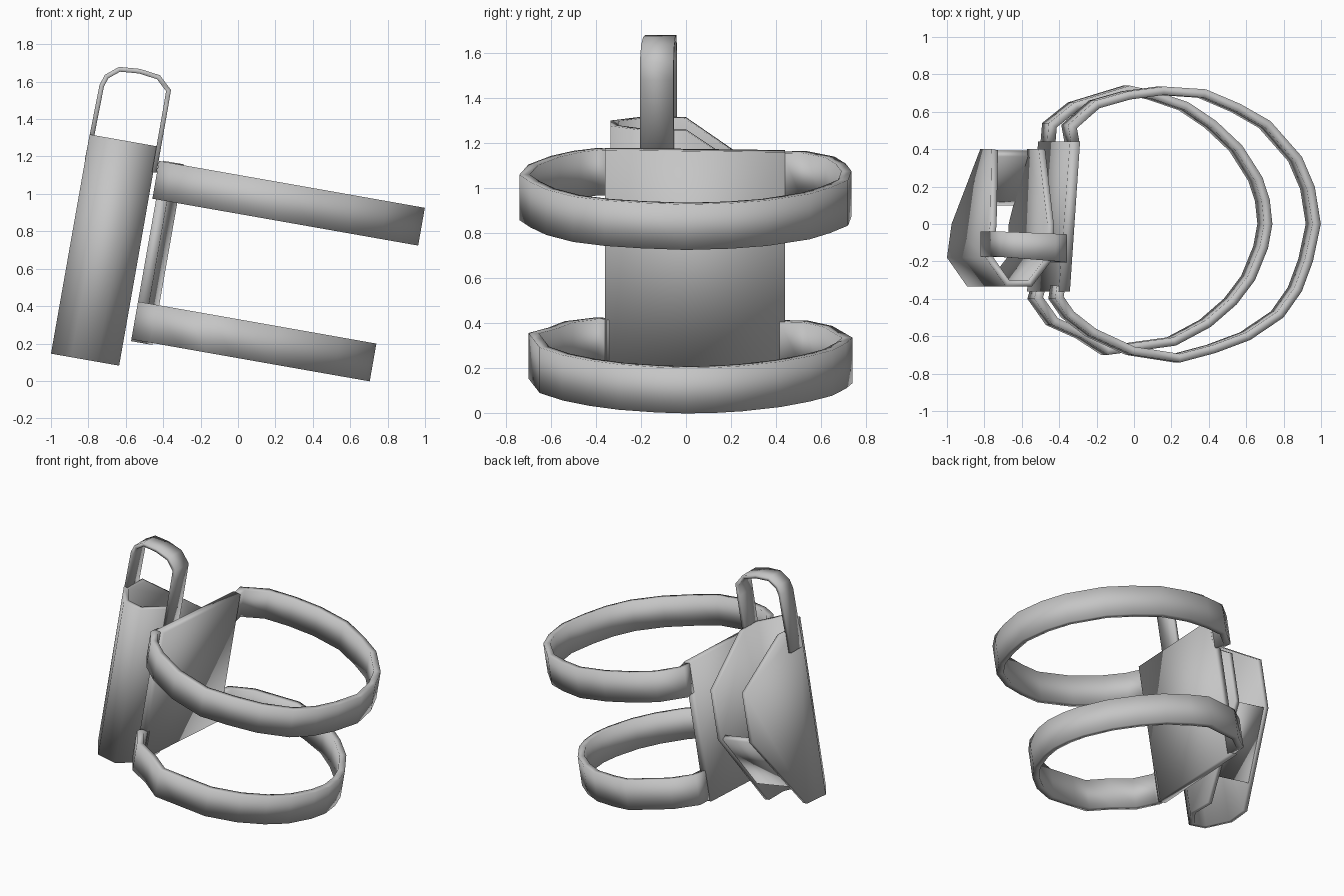
import bpy, bmesh, math
from mathutils import Vector, Matrix

cube = bpy.data.objects.get("Cube")
if cube:
    bpy.data.objects.remove(cube, do_unlink=True)

# The whole model leans 10 degrees; parts are built upright and then tilted
TILT = Matrix.Rotation(math.radians(10), 4, 'Y')

SHADE = (0.56, 0.56, 0.56, 1)
grey = bpy.data.materials.new("grey")
grey.use_nodes = True
grey.diffuse_color = SHADE
bsdf = grey.node_tree.nodes["Principled BSDF"]
bsdf.inputs["Base Color"].default_value = SHADE
bsdf.inputs["Roughness"].default_value = 0.7


def finish(name, bm):
    """Tilt the part, shade it smooth and link it."""
    mesh = bpy.data.meshes.new(name)
    bm.transform(TILT)
    for face in bm.faces:
        face.smooth = True
    bm.to_mesh(mesh)
    bm.free()
    mesh.materials.append(grey)
    obj = bpy.data.objects.new(name, mesh)
    bpy.context.collection.objects.link(obj)
    return obj


def inset_path(points, t):
    """Shift an open path sideways (to the right of its direction) by t."""
    pts = [Vector(p) for p in points]
    out = []
    for i, p in enumerate(pts):
        dirs = []
        if i > 0:
            dirs.append((p - pts[i - 1]).normalized())
        if i < len(pts) - 1:
            dirs.append((pts[i + 1] - p).normalized())
        normals = [Vector((d.y, -d.x)) for d in dirs]
        n = sum(normals, Vector((0, 0))).normalized()
        out.append(p + n * t / max(0.6, n.dot(normals[0])))
    return out


def band(name, path, thick, place_a, place_b):
    """Solid strip along a 2D path; place_a and place_b set its two edges in 3D."""
    bm = bmesh.new()
    inner = inset_path(path, thick)
    rings = []
    for p, q in zip(path, inner):
        rings.append([bm.verts.new(f(*r)) for f, r in
                      ((place_a, p), (place_b, p), (place_b, q), (place_a, q))])
    for r, s in zip(rings, rings[1:]):
        for k in range(4):
            bm.faces.new((r[k], r[(k + 1) % 4], s[(k + 1) % 4], s[k]))
    bm.faces.new(rings[0])
    bm.faces.new(rings[-1][::-1])
    bmesh.ops.recalc_face_normals(bm, faces=bm.faces)
    return finish(name, bm)


def prism(name, outline, z0, z1):
    """Upright solid from an (x, y) outline."""
    bm = bmesh.new()
    face = bm.faces.new([bm.verts.new((x, y, z0)) for x, y in outline])
    ext = bmesh.ops.extrude_face_region(bm, geom=[face])
    verts = [v for v in ext["geom"] if isinstance(v, bmesh.types.BMVert)]
    bmesh.ops.translate(bm, verts=verts, vec=(0, 0, z1 - z0))
    bmesh.ops.recalc_face_normals(bm, faces=bm.faces)
    return finish(name, bm)


# Leg straps
upper = [(-.53, .42), (-.55, .53), (-.40, .66), (-.22, .71), (-.03, .735), (.20, .72),
         (.39, .64), (.55, .55), (.72, .36), (.79, .20), (.823, 0), (.78, -.20),
         (.72, -.36), (.62, -.50), (.44, -.62), (.25, -.69), (.06, -.74), (-.20, -.70),
         (-.42, -.60), (-.55, -.50), (-.62, -.40), (-.61, -.33)]
lower = [(-.53, .42), (-.52, .54), (-.38, .65), (-.08, .74), (.06, .71), (.24, .65),
         (.39, .55), (.53, .42), (.64, .25), (.68, .13), (.694, 0), (.67, -.13),
         (.60, -.30), (.50, -.43), (.36, -.55), (.17, -.65), (-.05, -.68),
         (-.20, -.70), (-.34, -.61), (-.50, -.54), (-.60, -.40), (-.58, -.33)]
for name, path, z0, z1 in (("upper_strap", upper, .88, 1.085),
                           ("lower_strap", lower, .12, .325)):
    band(name, path, .045,
         lambda x, y, z=z0: (x, y, z), lambda x, y, z=z1: (x, y, z))

# Backing plate between pouch and straps
prism("backing_plate", [(-.54, .44), (-.485, .44), (-.54, -.36), (-.60, -.36)], .11, 1.09)

# Carry loop over the pouch top, turned slightly like the plate
loop = [(-1.012, 1.02), (-1.004, 1.43), (-.985, 1.488), (-.918, 1.543), (-.806, 1.552),
        (-.695, 1.537), (-.623, 1.47), (-.622, 1.39), (-.622, 1.02)]
band("carry_loop", loop, .025,
     lambda x, z: (x, -.175 - .08 * (x + 1.0), z),
     lambda x, z: (x, -.04 - .04 * (x + 1.0), z))

# Pouch shell: two side walls joined by a faceted front, open above and below
BOTTOM, TOP = -.03, 1.16
side = [(-.18, BOTTOM), (-.18, TOP), (0, TOP), (.40, .89), (.40, .54), (0, BOTTOM)]
section = [(-1.01, -.18), (-.90, -.335), (-.76, -.335), (-.64, -.18)]


def outer_x(y):
    return -1.01 + .08 * (y + .18) / .58


bm = bmesh.new()
bm.faces.new([bm.verts.new((outer_x(y), y, z)) for y, z in side])
bm.faces.new([bm.verts.new((-.64, y, z)) for y, z in reversed(side)])
for (xa, ya), (xb, yb) in zip(section, section[1:]):
    bm.faces.new([bm.verts.new(c) for c in ((xa, ya, BOTTOM), (xb, yb, BOTTOM),
                                            (xb, yb, TOP), (xa, ya, TOP))])
bmesh.ops.remove_doubles(bm, verts=bm.verts, dist=.0005)
pouch = finish("pouch_shell", bm)
solid = pouch.modifiers.new("wall", 'SOLIDIFY')
solid.thickness = .035
solid.offset = -1
solid.use_even_offset = True

# Slanted panel closing the lower back of the pouch, nearly flush with the walls
bm = bmesh.new()
rows = []
for y, z in ((.393, .54), (.10, .122), (.125, .18), (.36, .56)):
    rows.append([bm.verts.new((x, y, z)) for x in (outer_x(y) + .02, -.66)])
for k in range(4):
    a, b = rows[k], rows[(k + 1) % 4]
    bm.faces.new((a[0], a[1], b[1], b[0]))
for e in (0, 1):
    bm.faces.new([r[e] for r in rows])
bmesh.ops.recalc_face_normals(bm, faces=bm.faces)
finish("pouch_back_panel", bm)
